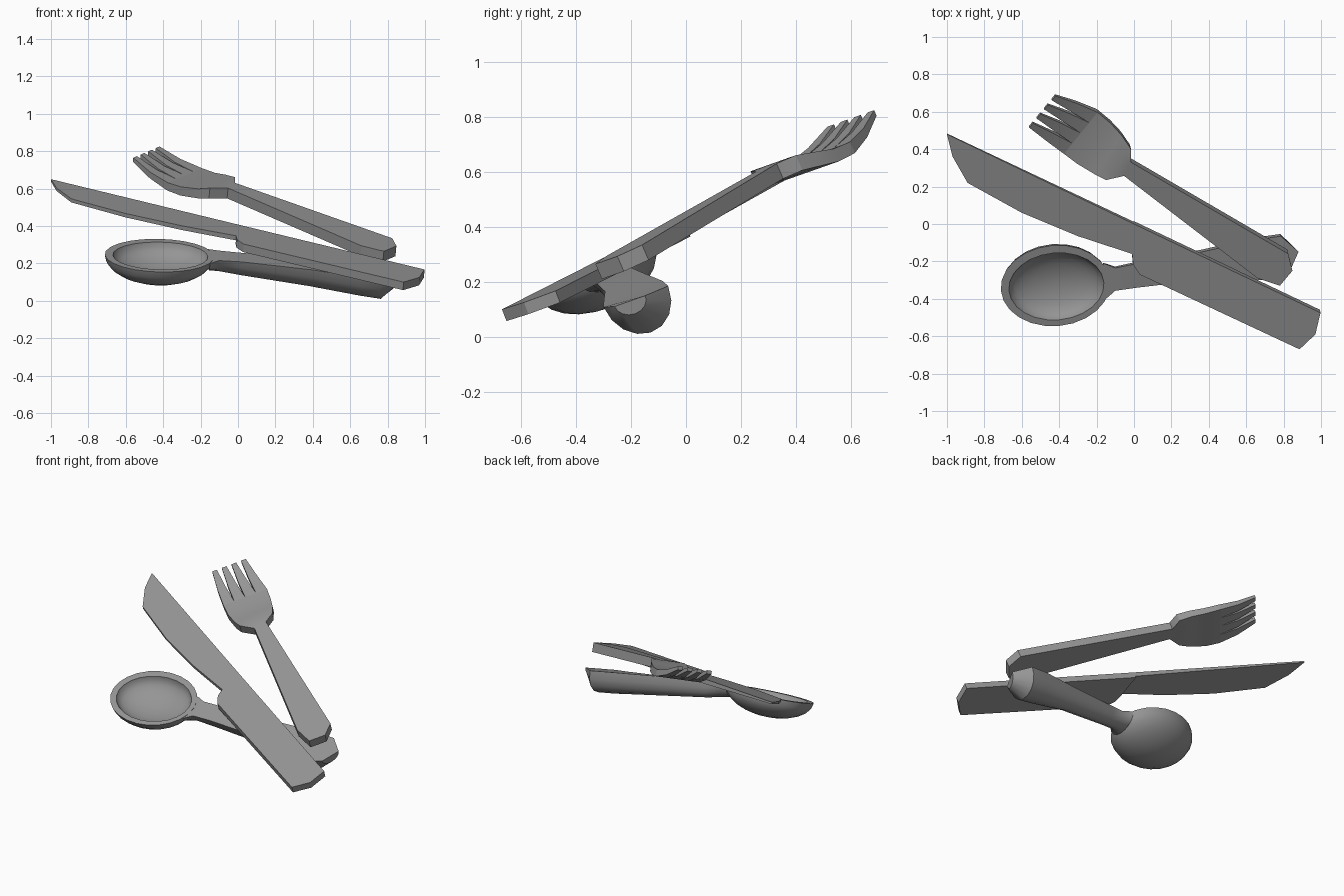
import bpy, bmesh, math
from mathutils import Vector

if "Cube" in bpy.data.objects:
    bpy.data.objects.remove(bpy.data.objects["Cube"])

steel = bpy.data.materials.new("grey steel")
steel.diffuse_color = (0.3, 0.3, 0.3, 1)
steel.use_nodes = True
steel.node_tree.nodes["Principled BSDF"].inputs["Base Color"].default_value = steel.diffuse_color


def finish(name, bm, smooth=0):
    bmesh.ops.remove_doubles(bm, verts=bm.verts, dist=1e-5)
    bmesh.ops.recalc_face_normals(bm, faces=bm.faces)
    me = bpy.data.meshes.new(name)
    bm.to_mesh(me)
    bm.free()
    ob = bpy.data.objects.new(name, me)
    me.materials.append(steel)
    bpy.context.collection.objects.link(ob)
    if smooth:
        bpy.ops.object.select_all(action='DESELECT')
        bpy.context.view_layer.objects.active = ob
        ob.select_set(True)
        bpy.ops.object.shade_smooth_by_angle(angle=math.radians(smooth))
    return ob


class Plane:
    """Tilted plane z = z0 + b*(x-x0) + c*(y-y0)."""
    def __init__(self, x0, y0, z0, b, c):
        self.p = (x0, y0, z0, b, c)
        self.n = Vector((-b, -c, 1)).normalized()

    def at(self, x, y, down=0.0):
        x0, y0, z0, b, c = self.p
        return Vector((x, y, z0 + b * (x - x0) + c * (y - y0))) - self.n * down


def loft(bm, rings):
    """Join closed rings of points and cap both ends."""
    vs = [[bm.verts.new(p) for p in r] for r in rings]
    n = len(vs[0])
    for a, b in zip(vs, vs[1:]):
        for i in range(n):
            bm.faces.new((a[i], a[(i + 1) % n], b[(i + 1) % n], b[i]))
    bm.faces.new(vs[0])
    bm.faces.new(vs[-1])


def prism(name, plane, outline, thick):
    """Plate under a tilted plane, with a thickness per corner."""
    bm = bmesh.new()
    loft(bm, [[plane.at(x, y) for x, y in outline],
              [plane.at(x, y, t) for (x, y), t in zip(outline, thick)]])
    return finish(name, bm)


# --- knife: thin blade and thicker handle share a straight back
kp = Plane(-1, .48, .65, -.06, .38)
prism("knife_blade", kp,
      [(-1, .48), (-.97, .36), (-.89, .22), (-.6, .06), (-.3, -.065), (-.01, -.16), (0, 0)],
      [.012, .016, .02, .022, .024, .026, .035])
prism("knife_handle", kp,
      [(0, 0), (-.01, -.16), (-.005, -.215), (.03, -.27), (.885, -.67), (.97, -.59), (.997, -.475)],
      [.046] * 7)

# --- fork: plate handle with chamfered end
fp = Plane(-.01, .33, .63, -.099, .435)
prism("fork_handle", fp,
      [(-.016, .33), (-.053, .257), (.66, -.29), (.78, -.33), (.847, -.25), (.825, -.16)],
      [.06] * 6)

# --- fork head: rows of (left, right, dip, thickness), the last three split into tines
rows = [((-.053, .257), (-.016, .33), 0, .06),
        ((-.15, .235), (-.016, .40), 0, .06),
        ((-.21, .258), (-.064, .465), .022, .055),
        ((-.30, .305), (-.12, .52), .043, .05),
        ((-.37, .355), (-.19, .577), .05, .045),
        ((-.465, .43), (-.305, .632), .035, .035),
        ((-.56, .515), (-.42, .685), 0, .022)]


def across(row, u, bottom):
    (lx, ly), (rx, ry), dip, t = row
    return fp.at(lx + (rx - lx) * u, ly + (ry - ly) * u, dip + (t if bottom else 0))


def section(row, us):
    return [across(row, u, 0) for u in us] + [across(row, u, 1) for u in reversed(us)]


bm = bmesh.new()
quarters = [i / 4 for i in range(5)]
loft(bm, [section(r, quarters) for r in rows[:5]])
finish("fork_head", bm, 30)
for i in range(4):
    bm = bmesh.new()
    rings = []
    for row, w in zip(rows[4:], (.25, .21, .14)):
        # outer tines keep their outer edge
        a = i * (1 - w) / 3
        rings.append(section(row, [a, a + w]))
    loft(bm, rings)
    finish("fork_tine_%d" % (i + 1), bm, 30)

# --- spoon bowl: outer shell, flat rim, inner hollow
sp = Plane(-.415, -.335, .24, -.04, .41)
SEG = 24


def bowl_ring(cx, cy, a, b, depth, phi):
    out = []
    tilt = math.radians(5)
    for k in range(SEG):
        t = 2 * math.pi * k / SEG
        u, v = a * math.cos(t) * math.cos(phi), b * math.sin(t) * math.cos(phi)
        out.append(sp.at(cx + u * math.cos(tilt) - v * math.sin(tilt),
                         cy + u * math.sin(tilt) + v * math.cos(tilt),
                         depth * math.sin(phi)))
    return out


steps = [math.radians(d) for d in (0, 15, 30, 45, 60, 75, 86)]
outer = [bowl_ring(-.42, -.33, .293, .216, .145, p) for p in steps]
inner = [bowl_ring(-.415, -.334, .255, .179, .095, p) for p in steps]
bm = bmesh.new()
loft(bm, outer[::-1] + inner)
finish("spoon_bowl", bm, 40)

# --- spoon handle: flat top, rounded belly; rows of (back edge, near edge, depth)
srows = [((-.165, -.21, .277), (-.15, -.40, .199), .07),
         ((-.10, -.235, .268), (-.10, -.357, .215), .085),
         ((0, -.215, .258), (.02, -.34, .208), .10),
         ((.36, -.15, .23), (.40, -.295, .165), .125),
         ((.65, -.085, .203), (.66, -.30, .122), .14),
         ((.785, -.065, .185), (.76, -.30, .108), .142),
         ((.88, -.148, .15), (.83, -.26, .11), .05)]
rings = []
for bk, nr, d in srows:
    bk, nr = Vector(bk), Vector(nr)
    mid, half = (bk + nr) / 2, (bk - nr) / 2
    rings.append([mid + half * math.cos(math.pi * k / 8) - sp.n * d * math.sin(math.pi * k / 8)
                  for k in range(9)])
bm = bmesh.new()
loft(bm, rings)
finish("spoon_handle", bm, 40)
